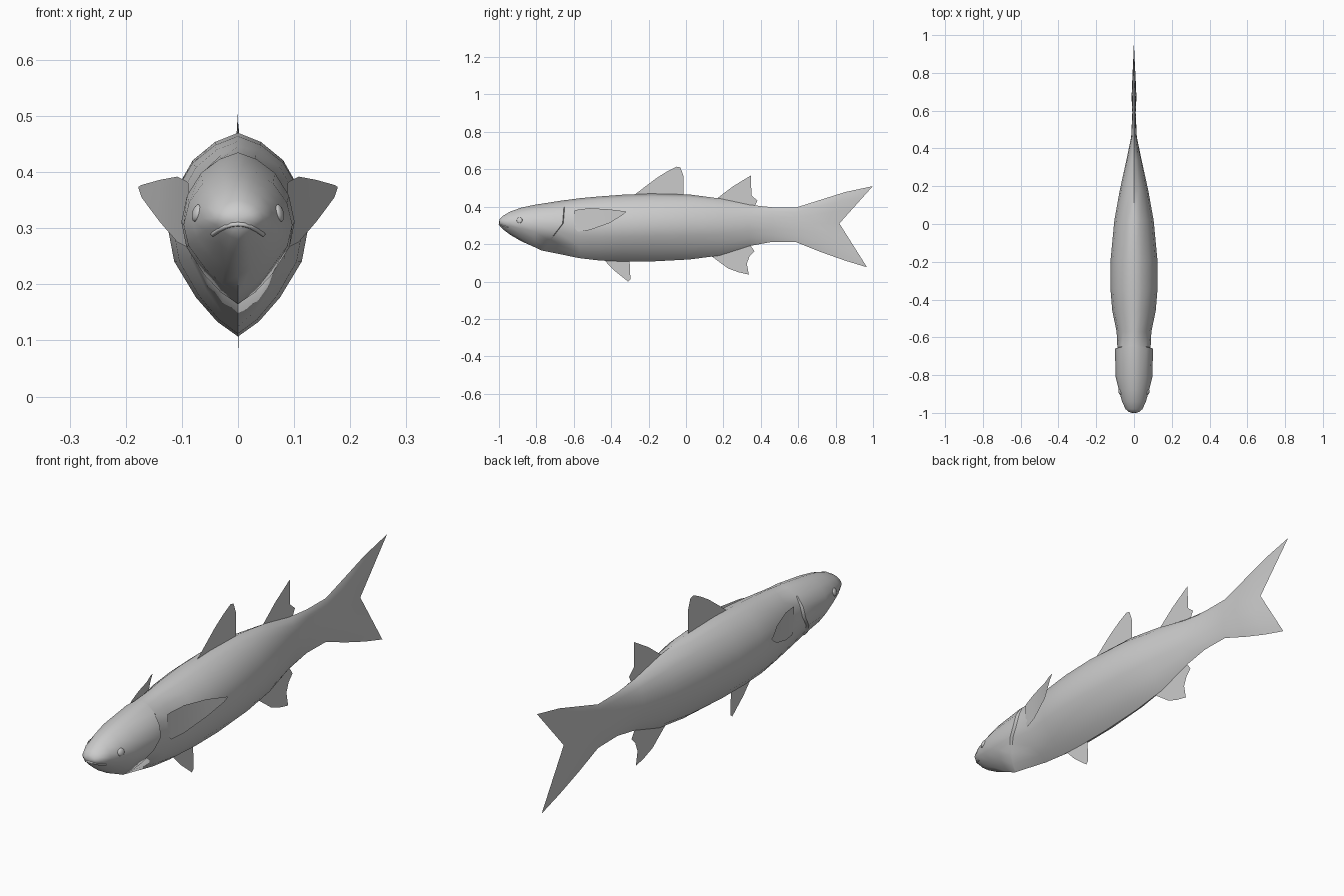
import bpy, bmesh
from mathutils import Vector
from mathutils.bvhtree import BVHTree

cube = bpy.data.objects.get("Cube")
if cube:
    bpy.data.objects.remove(cube)

grey = bpy.data.materials.new("plain_grey")
grey.use_nodes = True
COLOUR = (0.6, 0.6, 0.6, 1)
grey.diffuse_color = COLOUR
grey.node_tree.nodes["Principled BSDF"].inputs["Base Color"].default_value = COLOUR


def add_object(name, bm, smooth=True):
    mesh = bpy.data.meshes.new(name)
    bm.to_mesh(mesh)
    bm.free()
    mesh.materials.append(grey)
    obj = bpy.data.objects.new(name, mesh)
    bpy.context.collection.objects.link(obj)
    if smooth:
        bpy.ops.object.select_all(action="DESELECT")
        obj.select_set(True)
        bpy.context.view_layer.objects.active = obj
        bpy.ops.object.shade_smooth_by_angle(angle=0.9)
    return obj


# Half cross-section from back to belly: width share, height share
HALF = [(0, 1), (.33, .91), (.65, .73), (.9, .43), (1, .08),
        (.91, -.25), (.6, -.61), (.3, -.85), (0, -1)]
RING = HALF + [(-x, s) for x, s in HALF[-2:0:-1]]
PIVOT = .08


def station(bm, y_top, y_mid, y_bot, z_top, z_bot, width, tuck=0):
    ring = []
    for x, s in RING:
        if s > PIVOT:
            y = y_mid + (y_top - y_mid) * (s - PIVOT) / (1 - PIVOT)
        else:
            y = y_mid + (y_bot - y_mid) * (PIVOT - s) / (1 + PIVOT)
        z = (z_top + z_bot) / 2 + s * (z_top - z_bot) / 2
        w = width - tuck if s < .5 else width
        ring.append(bm.verts.new((x * w, y, z)))
    return ring


# Body: straight stations are y, back height, belly height, half width
HEAD = [(-.996, .335, .297, .026), (-.98, .35, .28, .045),
        (-.94, .374, .25, .063), (-.88, .395, .215, .08), (-.81, .41, .184, .097)]
TRUNK = [(-.57, .445, .125, .092), (-.46, .455, .112, .115), (-.34, .464, .107, .125),
         (-.19, .47, .107, .124), (.02, .465, .118, .104), (.18, .444, .139, .075),
         (.34, .41, .19, .04), (.46, .397, .212, .015), (.59, .396, .21, .009)]
# Curved stations: three y values, then back, belly, half width, tuck
GILL = [(-.65, -.66, -.77, .435, .165, .101), (-.645, -.656, -.766, .435, .165, .099, .011)]
TAIL = [(.72, .67, .72, .437, .158, .013), (.85, .75, .85, .478, .112, .009),
        (.999, .82, .968, .51, .076, 0)]
bm = bmesh.new()
rings = [station(bm, y, y, y, *rest) for y, *rest in HEAD]
rings += [station(bm, *row) for row in GILL]
rings += [station(bm, y, y, y, *rest) for y, *rest in TRUNK]
rings += [station(bm, *row) for row in TAIL]
count = len(RING)
for a, b in zip(rings, rings[1:]):
    for i in range(count):
        j = (i + 1) % count
        bm.faces.new((a[i], a[j], b[j], b[i]))
nose = bm.verts.new((0, -1, .318))
for i in range(count):
    bm.faces.new((nose, rings[0][(i + 1) % count], rings[0][i]))
bmesh.ops.remove_doubles(bm, verts=bm.verts, dist=.0003)
bmesh.ops.recalc_face_normals(bm, faces=bm.faces)
surface = BVHTree.FromBMesh(bm)
add_object("body", bm)

# Eyes: flattened domes seated on the head
for side, name in ((1, "left_eye"), (-1, "right_eye")):
    hit, normal, _, _ = surface.ray_cast(Vector((side, -.89, .327)), Vector((-side, 0, 0)))
    bm = bmesh.new()
    bmesh.ops.create_uvsphere(bm, u_segments=16, v_segments=8, radius=.016)
    bmesh.ops.scale(bm, vec=(1, 1, .45), verts=bm.verts)
    bmesh.ops.rotate(bm, matrix=normal.to_track_quat("Z", "Y").to_matrix(), verts=bm.verts)
    bmesh.ops.translate(bm, vec=hit, verts=bm.verts)
    add_object(name, bm)

# Mouth: thin drooping lip that follows the snout
curve = bpy.data.curves.new("lip", "CURVE")
curve.dimensions = "3D"
curve.bevel_depth = .004
curve.bevel_resolution = 1
line = curve.splines.new("POLY")
line.points.add(8)
for i, point in enumerate(line.points):
    t = i / 4 - 1
    hit = surface.ray_cast(Vector((t * .045, -2, .307 - .018 * t * t)), Vector((0, 1, 0)))[0]
    point.co = (*hit, 1)
lip = bpy.data.objects.new("lip", curve)
curve.materials.append(grey)
bpy.context.collection.objects.link(lip)

# Middle fins: thin sheets with y, z outlines
FINS = {
    "front_back_fin": [(-.28, .455), (-.27, .468), (-.155, .555), (-.095, .592), (-.05, .614),
                       (-.03, .61), (-.014, .566), (-.012, .45)],
    "rear_back_fin": [(.16, .43), (.17, .447), (.25, .508), (.347, .567), (.336, .508),
                      (.35, .46), (.382, .433), (.36, .39)],
    "anal_fin": [(.13, .14), (.225, .07), (.28, .05), (.336, .037), (.325, .096),
                 (.34, .135), (.366, .162), (.34, .20)],
    "belly_fin": [(-.44, .12), (-.43, .107), (-.385, .06), (-.31, 0), (-.297, .012),
                  (-.302, .12)],
}
for name, outline in FINS.items():
    bm = bmesh.new()
    bm.faces.new([bm.verts.new((0, y, z)) for y, z in outline])
    bmesh.ops.triangulate(bm, faces=bm.faces)
    add_object(name, bm, smooth=False)

# Side fins: strips flaring outward, as x, y, upper z, lower z
SIDE_FIN = [(.088, -.597, .38, .29), (.092, -.58, .384, .267), (.108, -.515, .392, .275),
            (.14, -.41, .386, .312), (.172, -.34, .377, .355), (.177, -.322, .374, .37)]
for side, name in ((1, "left_side_fin"), (-1, "right_side_fin")):
    bm = bmesh.new()
    pairs = [[bm.verts.new((side * x, y, z)) for z in (hi, lo)] for x, y, hi, lo in SIDE_FIN]
    for a, b in zip(pairs, pairs[1:]):
        bm.faces.new((a[0], a[1], b[1], b[0]))
    if side < 0:
        bmesh.ops.reverse_faces(bm, faces=bm.faces)
    add_object(name, bm)
